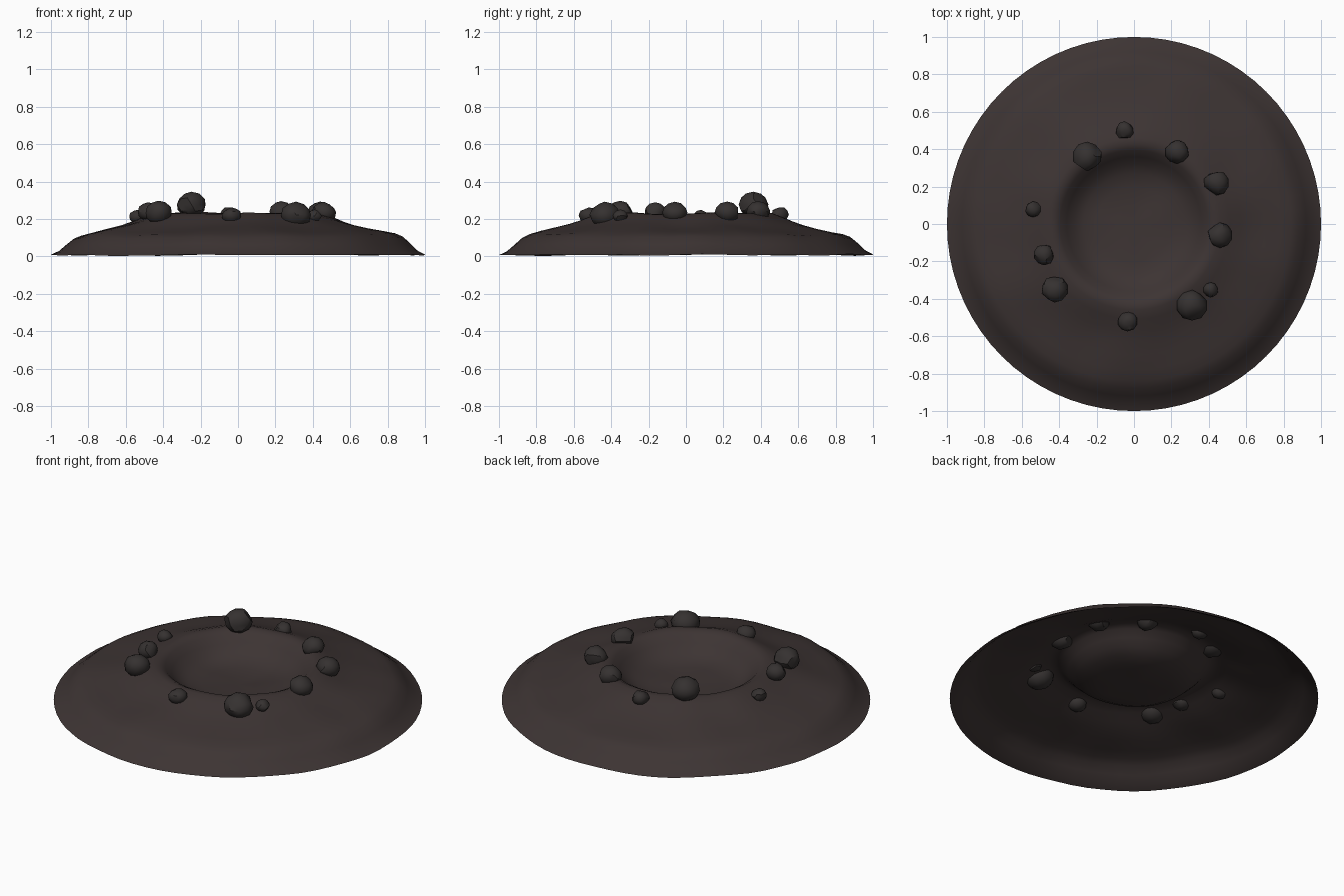
import bpy, bmesh, math, random
from mathutils import Vector, noise

if "Cube" in bpy.data.objects:
    bpy.data.objects.remove(bpy.data.objects["Cube"])

random.seed(4)

def material(name, rgb):
    m = bpy.data.materials.new(name)
    m.diffuse_color = (*rgb, 1)
    m.use_nodes = True
    m.node_tree.nodes["Principled BSDF"].inputs["Base Color"].default_value = m.diffuse_color
    return m

soil = material("dark brown soil", (0.046, 0.034, 0.033))
stone = material("charcoal stone", (0.036, 0.031, 0.030))

def finish(bm, name, mat, angle):
    me = bpy.data.meshes.new(name)
    bm.to_mesh(me)
    bm.free()
    me.materials.append(mat)
    ob = bpy.data.objects.new(name, me)
    bpy.context.collection.objects.link(ob)
    bpy.ops.object.select_all(action='DESELECT')
    ob.select_set(True)
    bpy.context.view_layer.objects.active = ob
    bpy.ops.object.shade_smooth_by_angle(angle=math.radians(angle))
    return ob

# Crater mound: open surface of rings following a radius/height profile
profile = [(1.0, .008), (.96, .028), (.92, .065), (.88, .1), (.84, .118), (.78, .132),
           (.7, .15), (.63, .168), (.57, .188), (.51, .212), (.46, .23), (.425, .231),
           (.395, .216), (.36, .18), (.32, .145), (.27, .12), (.2, .108), (.1, .1)]
SEG = 72
bm = bmesh.new()
rings = []
for r, z in profile:
    ring = []
    for i in range(SEG):
        a = 2 * math.pi * i / SEG
        x, y = r * math.cos(a), r * math.sin(a)
        n = noise.noise(Vector((x * 4, y * 4, 1.7)))
        amp = .008 if r > .95 else .014
        ring.append(bm.verts.new((x, y, max(0, z + amp * n))))
    rings.append(ring)
for a, b in zip(rings, rings[1:]):
    for i in range(SEG):
        j = (i + 1) % SEG
        bm.faces.new((a[i], a[j], b[j], b[i]))
centre = bm.verts.new((0, 0, .098))
for i in range(SEG):
    bm.faces.new((rings[-1][i], rings[-1][(i + 1) % SEG], centre))
finish(bm, "crater_mound", soil, 60)

# Rocks scattered around the rim: x, y, centre height, radius
rocks = [(-.25, .36, .278, .076), (-.05, .50, .225, .047), (.23, .385, .24, .062),
         (.44, .22, .235, .065), (.46, -.06, .235, .064), (.31, -.435, .222, .079),
         (.41, -.352, .217, .038), (-.035, -.52, .22, .051), (-.425, -.35, .235, .07),
         (-.48, -.165, .24, .055), (-.54, .08, .212, .041)]
for k, (x, y, z, r) in enumerate(rocks, 1):
    bm = bmesh.new()
    bmesh.ops.create_icosphere(bm, subdivisions=2, radius=r)
    # Flatten random sides to give chipped facets
    for _ in range(7):
        d = Vector((random.uniform(-1, 1), random.uniform(-1, 1), random.uniform(-.6, .8))).normalized()
        cut = r * random.uniform(.78, .92)
        for v in bm.verts:
            over = v.co.dot(d) - cut
            if over > 0:
                v.co -= d * over
    for v in bm.verts:
        v.co *= 1.06
        v.co.z *= .85
        v.co += Vector((x, y, z))
    finish(bm, f"rim_rock_{k}", stone, 35)
